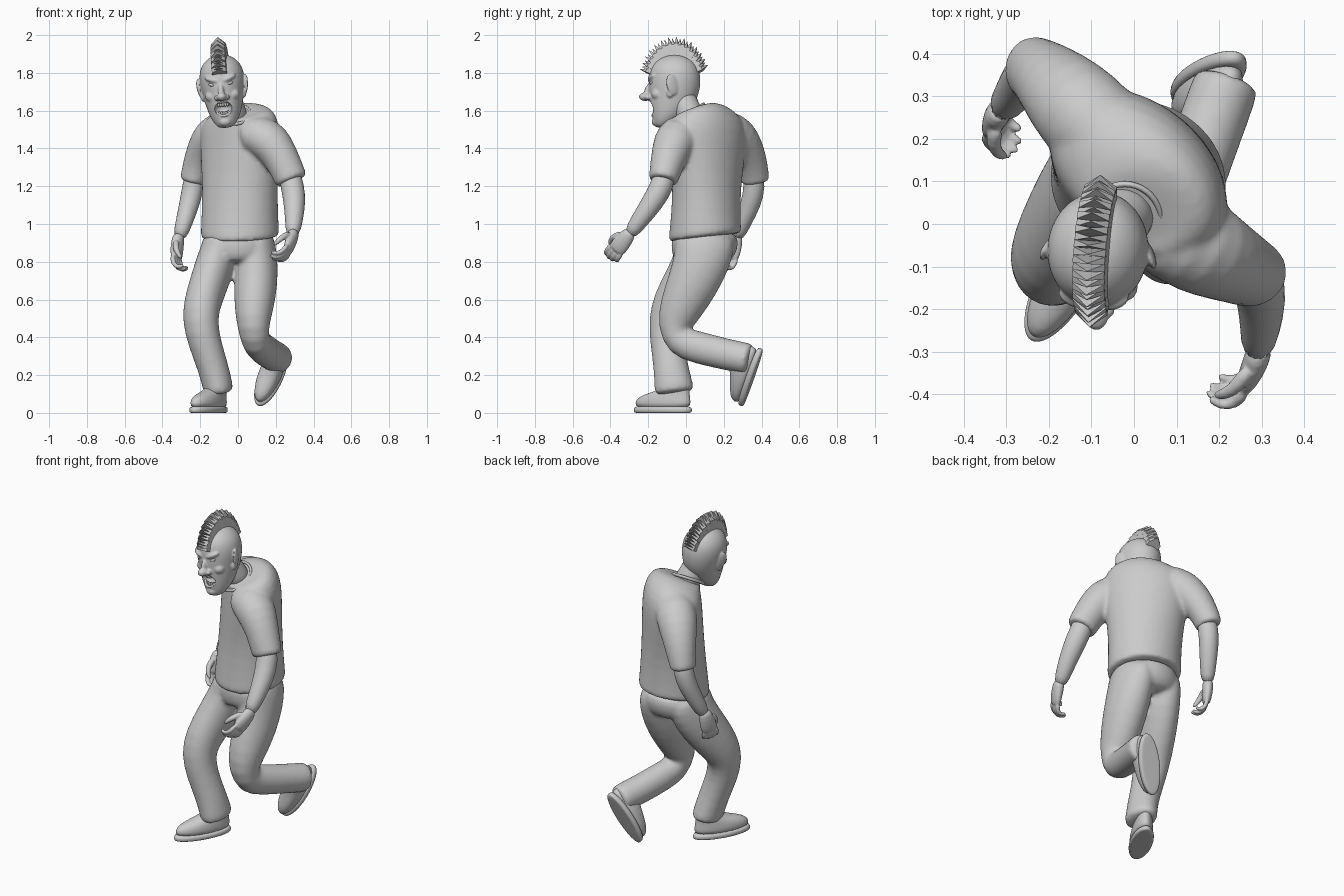
import bpy, bmesh
from math import sin, cos, pi, radians
from mathutils import Vector as V, Matrix

I = Matrix.Identity(4)


def finish(name, bm, M=I, sub=0, smooth=True):
    bmesh.ops.recalc_face_normals(bm, faces=bm.faces)
    me = bpy.data.meshes.new(name)
    bm.to_mesh(me)
    bm.free()
    for p in me.polygons:
        p.use_smooth = smooth
    ob = bpy.data.objects.new(name, me)
    ob.matrix_world = M
    bpy.context.collection.objects.link(ob)
    if sub:
        m = ob.modifiers.new("sub", 'SUBSURF')
        m.levels = m.render_levels = sub
    return ob


def fuse(name, parts, voxel, relax):
    """melt overlapping closed parts into one smooth skin"""
    bpy.context.view_layer.update()
    dg, bm = bpy.context.evaluated_depsgraph_get(), bmesh.new()
    for ob in parts:
        me = bpy.data.meshes.new_from_object(ob.evaluated_get(dg))
        me.transform(ob.matrix_world)
        bm.from_mesh(me)
        bpy.data.objects.remove(ob)
    ob = finish(name, bm)
    m = ob.modifiers.new("skin", 'REMESH')
    m.mode, m.voxel_size, m.use_smooth_shade = 'VOXEL', voxel, True
    m = ob.modifiers.new("relax", 'SMOOTH')
    m.factor, m.iterations = .5, relax
    return ob


def loft(name, rings, M=I, sub=1):
    bm = bmesh.new()
    vs = [[bm.verts.new(p) for p in r] for r in rings]
    n = len(vs[0])
    for a, b in zip(vs, vs[1:]):
        for i in range(n):
            bm.faces.new((a[i], a[(i + 1) % n], b[(i + 1) % n], b[i]))
    bm.faces.new(vs[0])
    bm.faces.new(vs[-1])
    return finish(name, bm, M, sub)


def tube(name, pts, ref=(1, 0, 0), n=14, **kw):
    """pts: (x, y, z, radius along ref, other radius)"""
    P = [V(p[:3]) for p in pts]
    rings = []
    for i, p in enumerate(pts):
        t = (P[min(i + 1, len(P) - 1)] - P[max(i - 1, 0)]).normalized()
        a = (V(ref) - t * t.dot(V(ref))).normalized()
        b = t.cross(a)
        rings.append([P[i] + a * p[3] * cos(2 * pi * k / n) + b * p[-1] * sin(2 * pi * k / n)
                      for k in range(n)])
    return loft(name, rings, **kw)


def stack(name, rows, n=24, **kw):
    """rows: (cx, cy, z, rx, ry, twist degrees, tilt)"""
    rings = []
    for cx, cy, z, rx, ry, tw, tilt in rows:
        c, s = cos(radians(tw)), sin(radians(tw))
        uv = [(rx * cos(2 * pi * k / n), ry * sin(2 * pi * k / n)) for k in range(n)]
        rings.append([V((cx + u * c - v * s, cy + u * s + v * c, z + tilt * v)) for u, v in uv])
    return loft(name, rings, **kw)


def ball(name, loc, size, M=I, rot=(0, 0, 0)):
    bm = bmesh.new()
    bmesh.ops.create_uvsphere(bm, u_segments=20, v_segments=12, radius=1)
    R = Matrix.Translation(loc)
    for ang, ax in zip(rot, 'XYZ'):
        R = R @ Matrix.Rotation(radians(ang), 4, ax)
    bm.transform(R @ Matrix.Diagonal((*size, 1)))
    return finish(name, bm, M)


# Shirt: twisted torso fused with the sleeves
fuse("shirt", [
    stack("torso", [
        (.01, .10, .925, .21, .193, -15, .13), (.01, .10, .935, .211, .193, -15, .13),
        (.01, .105, 1.05, .208, .182, -22, 0), (.01, .11, 1.2, .212, .172, -32, 0),
        (.01, .115, 1.34, .232, .168, -40, 0), (.01, .12, 1.45, .245, .165, -42, .05),
        (.01, .115, 1.53, .24, .158, -42, .15), (.015, .085, 1.585, .19, .135, -38, .3),
        (.01, .05, 1.603, .125, .11, -28, .42), (-.02, .01, 1.58, .086, .09, -15, .55)]),
    tube("sleeve_l", [(.02, -.01, 1.46, .11), (.09, -.025, 1.475, .125), (.15, -.05, 1.45, .123),
                      (.2, -.078, 1.4, .106), (.245, -.1, 1.32, .093), (.282, -.12, 1.235, .089, .08),
                      (.286, -.122, 1.225, .089, .08)]),
    tube("sleeve_r", [(.0, .13, 1.5, .1), (-.07, .21, 1.495, .12), (-.13, .27, 1.46, .12), (-.175, .318, 1.39, .102),
                      (-.212, .352, 1.31, .085), (-.238, .365, 1.23, .072, .08), (-.24, .366, 1.22, .072, .08)]),
], .011, 5)
tube("shirt_collar", [(-.022 + .088 * cos(t), .005 + .09 * sin(t), 1.582 + .053 * sin(t), .01, .008)
                      for t in [2 * pi * k / 20 for k in range(21)]], ref=(0, .01, 1), n=8)

# Forearms
tube("left_forearm", [(.262, -.105, 1.3, .06), (.29, -.125, 1.2, .064), (.3, -.18, 1.11, .06),
                      (.297, -.245, 1.02, .048), (.288, -.305, .935, .038)])
tube("right_forearm", [(-.22, .35, 1.3, .055), (-.237, .365, 1.2, .059), (-.256, .345, 1.11, .056),
                       (-.285, .302, 1.01, .046), (-.312, .265, .92, .038)])


# Hands with curled fingers
def hand(side, origin, d, n, w, k=1.15):
    d = V(d).normalized()
    n = (V(n) - d * d.dot(V(n))).normalized()
    s = d.cross(n)
    w = s if s.dot(V(w)) > 0 else -s
    at = lambda a, b, c: V(origin) + (d * a + n * b + w * c) * k
    parts = [tube("palm", [(*at(-.03, 0, 0), .034, .032), (*at(.02, 0, 0), .046, .032),
                           (*at(.07, .005, 0), .052, .027), (*at(.1, .01, 0), .044, .02)], ref=w, n=12)]
    for i in range(4):
        c, L = .033 - .021 * i, (1, 1.1, 1.05, .85)[i]
        parts.append(tube("finger", [(*at(.08, .005, c), .015), (*at(.08 + .045 * L, .015, c), .015),
                                     (*at(.08 + .065 * L, .045 * L, c * .95), .014),
                                     (*at(.08 + .05 * L, .075 * L, c * .9), .01)], ref=w, n=8))
    parts.append(tube("thumb", [(*at(.015, .01, .025), .022), (*at(.05, .025, .05), .019),
                                (*at(.08, .045, .055), .016), (*at(.105, .065, .042), .01)], ref=n, n=8))
    fuse(side + "_hand", parts, .005, 2)


hand("left", (.291, -.308, .94), (-.2, -.64, -.78), (-1, .1, -.1), (0, -.8, .5))
hand("right", (-.317, .263, .92), (-.17, -.22, -1), (.8, -.5, 0), (0, -1, -.2))

# Trousers: seat fused with both legs
fuse("trousers", [
    stack("seat", [(.006, .1, .97, .18, .17, -12, 0), (.006, .1, .9, .193, .18, -12, 0),
                   (.006, .095, .84, .195, .172, -8, 0), (0, .085, .785, .15, .14, 0, 0)]),
    tube("leg_l", [(.095, .1, .95, .09, .15), (.097, .1, .88, .105, .163), (.1, .083, .8, .113, .152),
                   (.094, .035, .68, .118, .138), (.084, -.03, .55, .105, .118), (.08, -.062, .45, .084, .094),
                   (.092, -.035, .375, .076, .09), (.125, .07, .345, .078, .088),
                   (.17, .2, .312, .08, .084), (.215, .325, .287, .08, .084), (.222, .345, .283, .078, .08)], n=18),
    tube("leg_r", [(-.09, .1, .95, .09, .15), (-.095, .1, .88, .1, .16), (-.115, .078, .8, .107, .148),
                   (-.153, .015, .69, .104, .138), (-.193, -.065, .57, .1, .122), (-.2, -.098, .48, .096, .104),
                   (-.177, -.098, .37, .088, .093), (-.131, -.08, .24, .083, .092),
                   (-.104, -.063, .13, .081, .107), (-.101, -.06, .1, .079, .104)], n=18),
], .011, 6)


# Shoes: sole and upper in heel-to-toe frames
def shoe(side, origin, fwd, up):
    y = V(fwd).normalized()
    z = (V(up) - y * y.dot(V(up))).normalized()
    M = Matrix((y.cross(z), y, z)).transposed().to_4x4()
    M.translation = V(origin)
    stack(side + "_shoe_sole", [(0, .17, 0, .045, .15, 0, 0), (0, .17, 0, .06, .17, 0, 0),
                                (0, .17, .008, .065, .176, 0, 0), (0, .17, .03, .065, .175, 0, 0),
                                (0, .17, .036, .05, .15, 0, 0)], M=M)
    stack(side + "_shoe_upper", [(0, .17, .02, .058, .165, 0, 0), (0, .17, .055, .062, .168, 0, 0),
                                 (0, .162, .085, .058, .155, 0, 0), (0, .125, .108, .052, .115, 0, 0),
                                 (0, .09, .13, .046, .08, 0, 0), (0, .085, .155, .044, .065, 0, 0)], M=M)


shoe("right", (-.072, .025, 0), (-.17, -.3, 0), (0, 0, 1))
shoe("left", (.243, .407, .332), (-.13, -.1, -.29), (-.1, -.9, .35))

# Neck and head, in a tilted head frame
tube("neck", [(-.01, .04, 1.53, .075), (-.03, .01, 1.6, .074), (-.055, -.02, 1.66, .074),
              (-.07, -.04, 1.73, .07)])
H = (Matrix.Translation((-.08, -.06, 1.722)) @ Matrix.Rotation(radians(-6), 4, 'Y')
     @ Matrix.Rotation(radians(-4.5), 4, 'Z'))
parts = [stack("skull", [(0, y, z, rx, ry, 0, 0) for y, z, rx, ry in (
    (-.068, -.214, .03, .028), (-.06, -.196, .054, .05), (-.034, -.155, .079, .087),
    (-.017, -.1, .096, .113), (-.003, -.04, .109, .132), (0, .03, .121, .14), (0, .09, .118, .134),
    (0, .135, .095, .11), (0, .165, .057, .065), (0, .174, .02, .023))], M=H, sub=2),
    ball("nose_tip", (0, -.156, -.047), (.027, .034, .023), H),
    ball("nose_bridge", (0, -.135, -.015), (.016, .026, .042), H, (-20, 0, 0)),
    ball("chin", (0, -.096, -.18), (.034, .026, .026), H)]
for s in (1, -1):
    parts += [ball("nostril", (s * .025, -.14, -.052), (.016, .019, .015), H),
              ball("brow", (s * .046, -.117, .047), (.042, .022, .015), H, (0, -s * 22, s * 18)),
              ball("cheek", (s * .056, -.084, -.04), (.036, .035, .032), H),
              ball("ear", (s * .118, -.003, .004), (.012, .034, .058), H, (12, s * 10, s * 24)),
              ball("ear_lobe", (s * .109, -.016, -.04), (.012, .018, .024), H)]
head = fuse("head", parts, .0055, 3)
cut = ball("mouth_cutter", (0, -.125, -.112), (.049, .05, .038), H)
cut.hide_render = cut.hide_viewport = True
m = head.modifiers.new("mouth", 'BOOLEAN')
m.object, m.operation = cut, 'DIFFERENCE'

# Eyes, lips and teeth
for s, side in ((1, "left"), (-1, "right")):
    ball(side + "_eye", (s * .045, -.113, .02), (.02, .017, .011), H, (0, -s * 15, 0))
tube("lips", [(.054 * cos(t), -.118 + .035 * cos(t) ** 2, -.112 + .038 * sin(t) + .016 * cos(t) ** 2, .008, .008)
              for t in [2 * pi * k / 20 for k in range(21)]], ref=(0, 1, 0), n=8, M=H)
for row, z, lim in (("upper", -.09, 3), ("lower", -.137, 2)):
    for i in range(-lim, lim + 1):
        ball(f"{row}_tooth_{i + lim + 1}", (i * .012, -.109 + .03 * (i / 4) ** 2, z + .008 * (i / 4) ** 2),
             (.0065, .006, .013), H)

# Crest: radial pointed wedge blades
bm = bmesh.new()
for i in range(27):
    a = radians(22 + 5.1 * i)
    out, along, c = V((0, -cos(a), sin(a))), V((0, sin(a), cos(a))), V((0, 0, .03))
    tip = .193 + .047 * sin(a) ** 3 - (.008 if i % 2 else 0)
    prof = [(-.04, .115, .009), (.04, .115, .009), (.038, tip - .035, .009), (0, tip, .001), (-.038, tip - .035, .009)]
    sides = [[bm.verts.new(c + V((x, 0, 0)) + out * r + along * (s * t - (0 if x else .005)))
              for x, r, t in prof] for s in (1, -1)]
    bm.faces.new(sides[0])
    bm.faces.new(sides[1][::-1])
    for k in range(5):
        j = (k + 1) % 5
        bm.faces.new((sides[0][k], sides[1][k], sides[1][j], sides[0][j]))
finish("hair_crest", bm, H, smooth=False)
